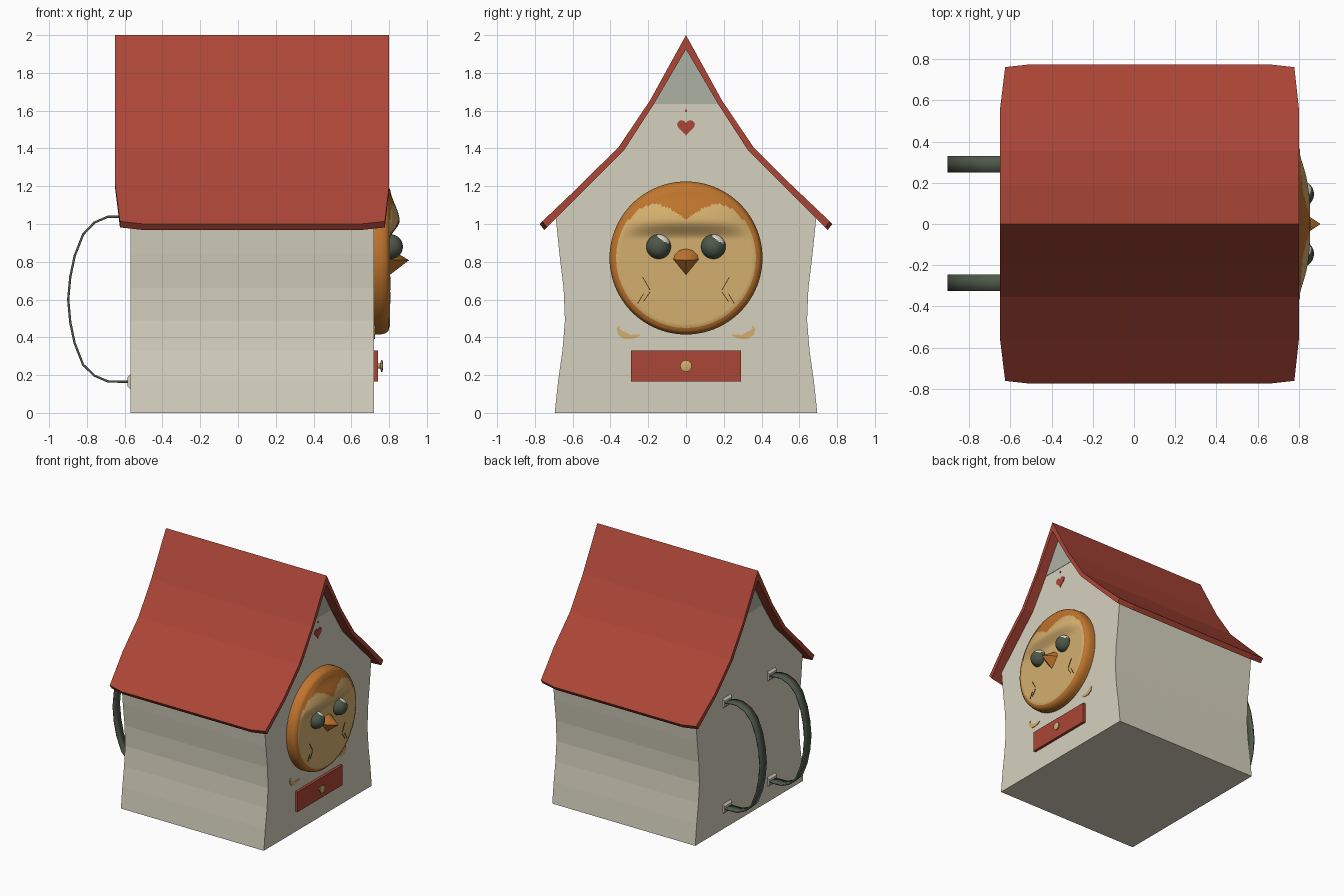
import bpy, bmesh, math
from mathutils import Vector

if "Cube" in bpy.data.objects:
    bpy.data.objects.remove(bpy.data.objects["Cube"])


def mat(name, r, g, b):
    m = bpy.data.materials.new(name)
    lin = [((c / 255 + 0.055) / 1.055) ** 2.4 for c in (r, g, b)]
    m.diffuse_color = (*lin, 1)
    m.use_nodes = True
    m.node_tree.nodes["Principled BSDF"].inputs["Base Color"].default_value = m.diffuse_color
    return m


CREAM = mat("cream wall", 214, 209, 191)
RED = mat("roof red", 172, 70, 55)
ORANGE = mat("wood orange", 190, 116, 45)
TAN = mat("pale tan", 212, 175, 110)
GREEN = mat("dark green grey", 78, 87, 73)
WHITE = mat("eye white", 232, 228, 218)
GREY = mat("gable grey", 174, 177, 162)
BROWN = mat("stroke brown", 70, 48, 24)


def finish(bm, name, mats, smooth=None):
    bmesh.ops.recalc_face_normals(bm, faces=bm.faces[:])
    me = bpy.data.meshes.new(name)
    bm.to_mesh(me)
    bm.free()
    ob = bpy.data.objects.new(name, me)
    bpy.context.collection.objects.link(ob)
    for m in mats:
        me.materials.append(m)
    if smooth:
        bpy.ops.object.select_all(action='DESELECT')
        ob.select_set(True)
        bpy.context.view_layer.objects.active = ob
        bpy.ops.object.shade_smooth_by_angle(angle=math.radians(smooth))
    return ob


def prism(name, pts, x0, x1, material):
    """Extrude a (y, z) outline along x."""
    bm = bmesh.new()
    a = [bm.verts.new((x0, y, z)) for y, z in pts]
    b = [bm.verts.new((x1, y, z)) for y, z in pts]
    n = len(pts)
    bm.faces.new(a)
    bm.faces.new(b)
    for i in range(n):
        bm.faces.new((a[i], a[(i + 1) % n], b[(i + 1) % n], b[i]))
    return finish(bm, name, [material])


def mirrored(half):
    """Right half outline, bottom to top, closed by its mirror image."""
    return half + [(-y, z) for y, z in reversed(half) if y > 1e-6]


def stroke(name, path, x0, x1, material):
    """Flat stroke along (y, z, half width) points."""
    left, right = [], []
    for i, (y, z, w) in enumerate(path):
        p, q = path[max(i - 1, 0)], path[min(i + 1, len(path) - 1)]
        d = Vector((q[0] - p[0], q[1] - p[1])).normalized()
        left.append((y - d.y * w, z + d.x * w))
        right.append((y + d.y * w, z - d.x * w))
    return prism(name, left + right[::-1], x0, x1, material)


# House body with waisted walls
wall = [(.695, 0), (.677, .17), (.654, .33), (.641, .49), (.648, .66), (.67, .84),
        (.69, 1.04), (.33, 1.405), (.175, 1.64), (0, 1.94)]
prism("house_body", mirrored(wall), -.57, .72, CREAM)
for x, label in ((.72, "front"), (-.57, "back")):
    prism(label + "_gable_panel", [(-.175, 1.635), (.175, 1.635), (0, 1.93)],
          x - .003, x + .003, GREY)

# Roof sheet: bent slopes, with the eave corners drawn in
outer = [(.775, 1.0), (.56, 1.205), (.355, 1.41), (.19, 1.655), (0, 2.0)]
inner = [(0, 1.925), (.17, 1.635), (.325, 1.395), (.535, 1.185), (.75, .968)]
half = outer + inner
loop = outer + [(-y, z) for y, z in outer[-2::-1]] \
    + [(-y, z) for y, z in inner[::-1]] + inner[1:]
bm = bmesh.new()
rows = []
for x in (-.65, -.5, .65, .80):
    row = []
    for y, z in loop:
        px, py, pz = x, y, z
        if abs(y) > .7 and x in (-.65, .80):
            px += .025 if x < 0 else -.022
            py *= .982
            pz += .014
        row.append(bm.verts.new((px, py, pz)))
    rows.append(row)
n = len(loop)
for a, b in zip(rows, rows[1:]):
    for i in range(n):
        bm.faces.new((a[i], a[(i + 1) % n], b[(i + 1) % n], b[i]))
for row in (rows[0], rows[-1]):
    for i in range(8):
        # outer point i pairs with its inner point across the sheet
        o0, o1 = row[i], row[i + 1]
        i0, i1 = row[(n - i) % n - 1], row[(n - i) % n - 2]
        bm.faces.new((o0, o1, i1, i0))
finish(bm, "roof", [RED])

# Owl face: round disc with a rim and a bulging brow
CZ = .82


def ramp(v, a, b):
    t = min(1, max(0, (v - a) / (b - a)))
    return t * t * (3 - 2 * t)


def bulge(y, z):
    r = math.hypot(y, z - CZ) / .37
    return .055 * ramp(z, .92, 1.02) * (1 - ramp(z, 1.03, 1.24)) * max(0, 1 - r ** 4)


def mask_edge(y):
    a = abs(y)
    return 1.02 + .085 * math.sin(min(a / .17, 1) * math.pi / 2) - 4.6 * max(0, a - .17) ** 2


SEG, RINGS = 128, 36
bm = bmesh.new()
spec = [(.405, .70), (.405, .755), (.398, .782), (.385, .797), (.37, .80)]
spec += [(.37 * (1 - k / RINGS), None) for k in range(1, RINGS)]
rings = []
for r, x in spec:
    ring = []
    for s in range(SEG):
        t = 2 * math.pi * s / SEG
        y, z = r * math.cos(t), CZ + r * math.sin(t)
        ring.append(bm.verts.new((x if x else .805 + bulge(y, z), y, z)))
    rings.append(ring)
for a, b in zip(rings, rings[1:]):
    for s in range(SEG):
        bm.faces.new((a[s], a[(s + 1) % SEG], b[(s + 1) % SEG], b[s]))
bm.faces.new(rings[-1])
for f in bm.faces:
    c = f.calc_center_median()
    f.material_index = int(math.hypot(c.y, c.z - CZ) < .37 and c.z < mask_edge(c.y))
finish(bm, "owl_face", [ORANGE, TAN], 50)

# Eyes with a pale glint on the upper side
for side in (-1, 1):
    bm = bmesh.new()
    bmesh.ops.create_uvsphere(bm, u_segments=40, v_segments=24, radius=.065)
    glint = Vector((.35, .5, .8)).normalized()
    for f in bm.faces:
        f.material_index = int(f.calc_center_median().normalized().dot(glint) > .82)
    bmesh.ops.translate(bm, verts=bm.verts[:], vec=(.808, side * .145, .88))
    finish(bm, "eye", [GREEN, WHITE], 40)

# Beak
bm = bmesh.new()
rim = [(.076, .812), (.068, .842), (.04, .868), (0, .878), (-.04, .868), (-.068, .842),
       (-.076, .812), (0, .72)]
base = [bm.verts.new((.79, y, z)) for y, z in rim]
tip = bm.verts.new((.905, 0, .808))
bm.faces.new(base)
for i in range(len(base)):
    bm.faces.new((base[i], base[(i + 1) % len(base)], tip))
finish(bm, "beak", [ORANGE], 35)

# Feather strokes on cheeks and brow, scrolls below the face
for s in (-1, 1):
    for y0, z0, y1, z1 in ((.23, .72, .19, .65), (.225, .63, .255, .58), (.19, .64, .225, .59)):
        stroke("feather_stroke", [(s * y0, z0, .002), (s * y1, z1, .002)], .80, .808, BROWN)
    stroke("scroll", [(s * .242, .413, .003), (s * .265, .406, .009), (s * .295, .402, .011),
                      (s * .325, .409, .018), (s * .348, .425, .015), (s * .36, .445, .007),
                      (s * .35, .462, .002)], .715, .725, TAN)

# Heart on the gable
heart = []
for k in range(40):
    t = 2 * math.pi * k / 40
    heart.append((.047 * math.sin(t) ** 3,
                  1.515 + .0029 * (13 * math.cos(t) - 5 * math.cos(2 * t)
                                   - 2 * math.cos(3 * t) - math.cos(4 * t))))
prism("heart", heart, .715, .725, RED)
prism("heart_dot", [(-.006, 1.594), (.006, 1.594), (.006, 1.606), (-.006, 1.606)],
      .715, .725, RED)

# Drawer front and turned knob
prism("drawer", [(-.29, .167), (.29, .167), (.29, .33), (-.29, .33)], .70, .742, RED)
bm = bmesh.new()
prev = None
for r, x in ((.015, .735), (.013, .752), (.031, .758), (.031, .764), (.018, .768)):
    ring = [bm.verts.new((x, r * math.cos(k * math.pi / 8), .248 + r * math.sin(k * math.pi / 8)))
            for k in range(16)]
    if prev:
        for k in range(16):
            bm.faces.new((prev[k], prev[(k + 1) % 16], ring[(k + 1) % 16], ring[k]))
    prev = ring
bm.faces.new(prev)
finish(bm, "drawer_knob", [TAN], 35)

# Carrying straps on the back, with wedge mounts
path = [(-.56, 1.02), (-.63, 1.038), (-.69, 1.038), (-.76, 1.008), (-.82, .945), (-.865, .83),
        (-.888, .72), (-.899, .6), (-.888, .48), (-.865, .37), (-.82, .255), (-.76, .197),
        (-.69, .167), (-.62, .165), (-.56, .165)]
for yc in (-.285, .29):
    bm = bmesh.new()
    edges = [[bm.verts.new((x, yc + d, z)) for x, z in path] for d in (-.04, .04)]
    for i in range(len(path) - 1):
        bm.faces.new((edges[0][i], edges[0][i + 1], edges[1][i + 1], edges[1][i]))
    strap = finish(bm, "strap", [GREEN], 40)
    mod = strap.modifiers.new("thickness", 'SOLIDIFY')
    mod.thickness = .012
    mod.offset = 0
    for z in (.165, 1.025):
        bm = bmesh.new()
        bmesh.ops.create_cube(bm, size=1)
        for v in bm.verts:
            k = .5 if v.co.x < 0 else 1
            v.co = Vector((-.575 + v.co.x * .02, yc + v.co.y * .1, z + v.co.z * .09 * k))
        finish(bm, "strap_mount", [CREAM])
